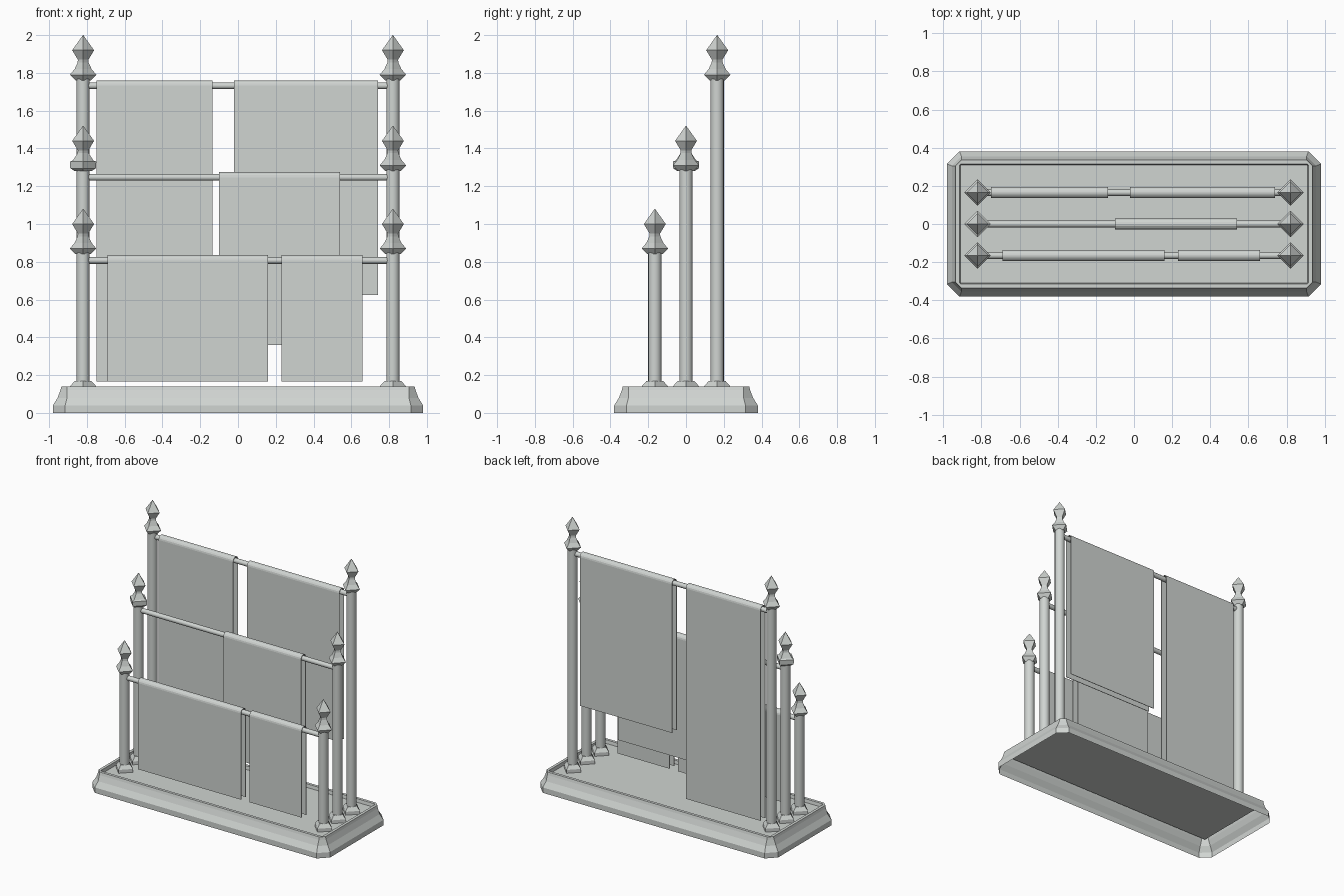
import bpy
import bmesh
from math import pi, sin, cos

cube = bpy.data.objects.get("Cube")
if cube:
    bpy.data.objects.remove(cube, do_unlink=True)

# Single painted-metal colour
grey = bpy.data.materials.new("pale_grey")
grey.use_nodes = True
tone = (0.63, 0.66, 0.64, 1)
grey.diffuse_color = tone
grey.node_tree.nodes["Principled BSDF"].inputs["Base Color"].default_value = tone


def finish(name, bm, smooth=False):
    bmesh.ops.recalc_face_normals(bm, faces=bm.faces)
    mesh = bpy.data.meshes.new(name)
    bm.to_mesh(mesh)
    bm.free()
    mesh.materials.append(grey)
    obj = bpy.data.objects.new(name, mesh)
    bpy.context.scene.collection.objects.link(obj)
    if smooth:
        bpy.ops.object.select_all(action="DESELECT")
        obj.select_set(True)
        bpy.context.view_layer.objects.active = obj
        bpy.ops.object.shade_smooth_by_angle(angle=0.7)


def skin(bm, loops, cap_start=False, cap_end=False):
    """Join equal-length rings of points with quads."""
    rings = [[bm.verts.new(p) for p in loop] for loop in loops]
    count = len(rings[0])
    for a, b in zip(rings, rings[1:]):
        for i in range(count):
            j = (i + 1) % count
            bm.faces.new((a[i], a[j], b[j], b[i]))
    if cap_start:
        bm.faces.new(rings[0])
    if cap_end:
        bm.faces.new(rings[-1])


def ring(x, y, z, radius, sides):
    return [(x + radius * cos(2 * pi * i / sides),
             y + radius * sin(2 * pi * i / sides), z) for i in range(sides)]


def lathe(name, x, y, profile, sides, smooth=False):
    bm = bmesh.new()
    skin(bm, [ring(x, y, z, r, sides) for r, z in profile], True, True)
    finish(name, bm, smooth)


def chamfered_rect(hx, hy, cut, z):
    corners = []
    for sx, sy in ((1, 1), (-1, 1), (-1, -1), (1, -1)):
        pair = [(sx * hx, sy * (hy - cut), z), (sx * (hx - cut), sy * hy, z)]
        corners += pair if sx * sy > 0 else pair[::-1]
    return corners


# Hollow tray base, open underneath
FLOOR = 0.115
base = bmesh.new()
skin(base, [chamfered_rect(0.98 - d, 0.38 - d, cut, z) for d, cut, z in (
    (0, 0.065, 0), (0, 0.065, 0.04), (0.025, 0.05, 0.08), (0.04, 0.035, 0.12),
    (0.045, 0.03, 0.14), (0.066, 0.006, 0.14), (0.07, 0.004, FLOOR))], cap_end=True)
finish("tray_base", base)


def post(label, x, y, top, banded):
    lathe(label + "_foot", x, y,
          ((0.07, FLOOR), (0.07, 0.14), (0.045, 0.168)), 4)
    lathe(label + "_shaft", x, y, ((0.035, FLOOR), (0.035, top - 0.22)), 16, True)
    # Square collar, waist and pointed tip
    if banded:
        collar = ((0.045, -0.24), (0.068, -0.225), (0.07, -0.19), (0.054, -0.183))
    else:
        collar = ((0.04, -0.24), (0.07, -0.21), (0.045, -0.18))
    tip = ((0.029, -0.145), (0.028, -0.13), (0.058, -0.08), (0.001, 0))
    lathe(label + "_finial", x, y, [(r, top + z) for r, z in collar + tip], 4)


def rail(label, y, z):
    bm = bmesh.new()
    skin(bm, [[(x, y + py, z + pz) for py, pz, _ in ring(0, 0, 0, 0.018, 12)]
              for x in (-0.82, 0.82)], True, True)
    finish(label + "_rail", bm, True)


def arch(y, z, r, bottom):
    arc = [(y - r * cos(pi * i / 8), z + r * sin(pi * i / 8)) for i in range(9)]
    return [(y - r, bottom)] + arc + [(y + r, bottom)]


def towel(label, x0, x1, y, z, bottom):
    # Thin cloth folded over the rail, with flat hanging sides
    section = arch(y, z, 0.029, bottom) + arch(y, z, 0.025, bottom)[::-1]
    bm = bmesh.new()
    skin(bm, [[(x, py, pz) for py, pz in section] for x in (x0, x1)], True, True)
    finish(label, bm)


# Three stepped rows: name, y, post top, rail height, towels (x0, x1, bottom)
rows = (
    ("front", -0.165, 1.08, 0.807, ((-0.69, 0.16, 0.165), (0.23, 0.66, 0.165))),
    ("middle", 0, 1.52, 1.247, ((-0.10, 0.54, 0.36),)),
    ("back", 0.165, 2.0, 1.732, ((-0.75, -0.135, 0.165), (-0.02, 0.74, 0.625))),
)
for name, y, top, rail_z, towels in rows:
    for side, x in (("left", 0.82), ("right", -0.82)):
        post(name + "_" + side + "_post", x, y, top,
             name == "middle" and side == "right")
    rail(name, y, rail_z)
    for n, (x0, x1, bottom) in enumerate(towels, 1):
        towel(f"{name}_towel_{n}", x0, x1, y, rail_z, bottom)
